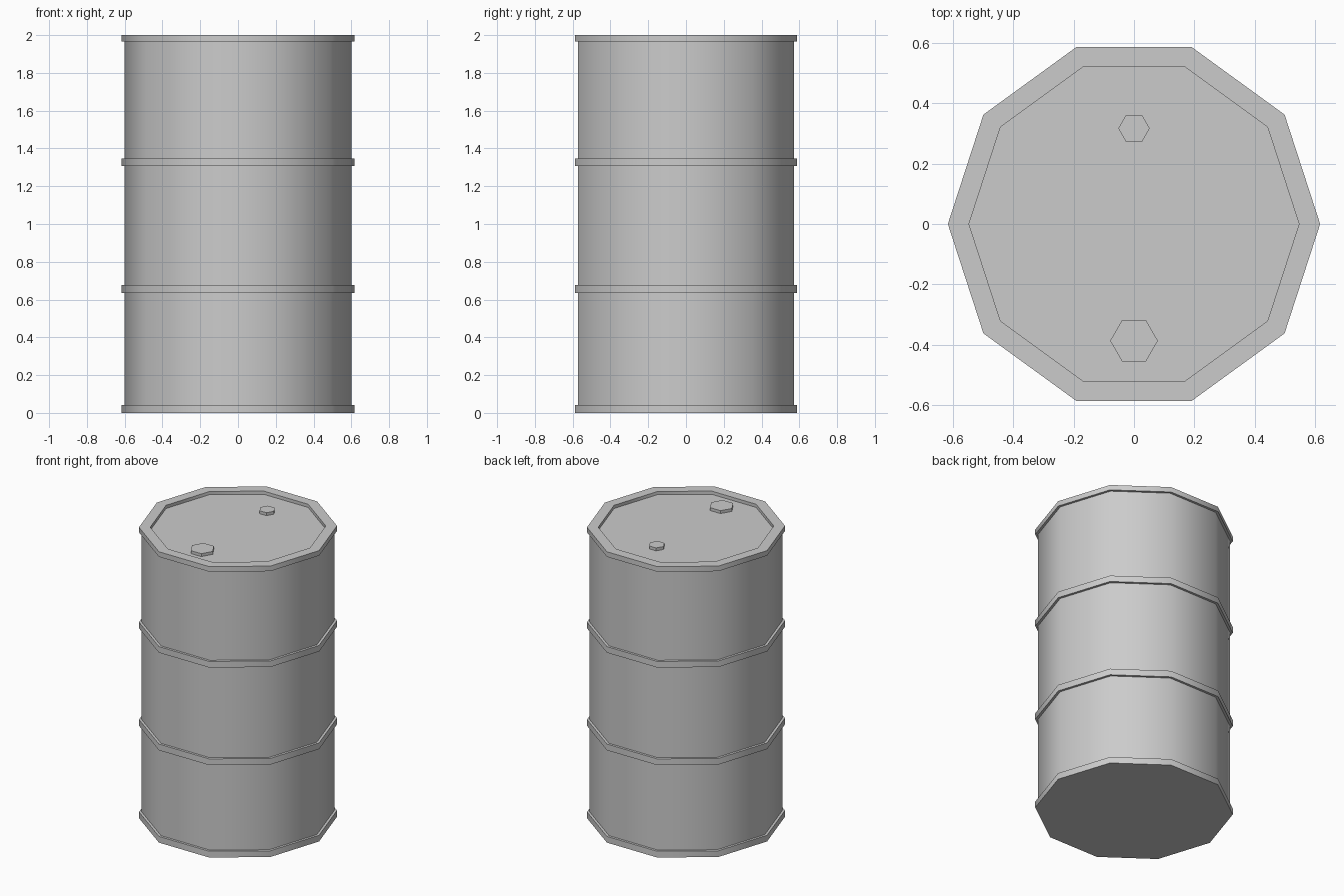
import bpy, bmesh
from math import cos, sin, pi, radians

if "Cube" in bpy.data.objects:
    bpy.data.objects.remove(bpy.data.objects["Cube"])

SIDES, BODY, BAND, LID = 10, 0.60, 0.617, 0.547
LID_Z = 1.978


def finish(name, bm, angle):
    bmesh.ops.recalc_face_normals(bm, faces=bm.faces)
    mesh = bpy.data.meshes.new(name)
    bm.to_mesh(mesh)
    bm.free()
    ob = bpy.data.objects.new(name, mesh)
    bpy.context.collection.objects.link(ob)
    bpy.ops.object.select_all(action='DESELECT')
    ob.select_set(True)
    bpy.context.view_layer.objects.active = ob
    bpy.ops.object.shade_smooth_by_angle(angle=radians(angle))
    return ob


def lathe(name, profile, sides, centre=(0, 0), angle=40):
    """Stack of polygon rings (radius, z), closed at both ends."""
    bm = bmesh.new()
    rings = [[bm.verts.new((centre[0] + r * cos(2 * pi * i / sides),
                            centre[1] + r * sin(2 * pi * i / sides), z))
              for i in range(sides)] for r, z in profile]
    for a, b in zip(rings, rings[1:]):
        for i in range(sides):
            j = (i + 1) % sides
            bm.faces.new((a[i], a[j], b[j], b[i]))
    bm.faces.new(rings[0])
    bm.faces.new(rings[-1])
    return finish(name, bm, angle)


# Drum shell: base rim, two raised bands, top rim and recessed lid
profile = []
for low, high in [(0, 0.043), (0.635, 0.678), (1.306, 1.348), (1.965, 2.0)]:
    if low > 0:
        profile.append((BODY, low))
    profile += [(BAND, low), (BAND, high)]
    if high < 2:
        profile.append((BODY, high))
profile += [(LID, 2.0), (LID, LID_Z)]
lathe("drum_shell", profile, SIDES)

# Hexagonal filler plugs on the lid
for name, y, r in [("large_plug", -0.387, 0.079), ("small_plug", 0.317, 0.052)]:
    lathe(name, [(r, LID_Z), (r, 1.998)], 6, (0, y), 30)
